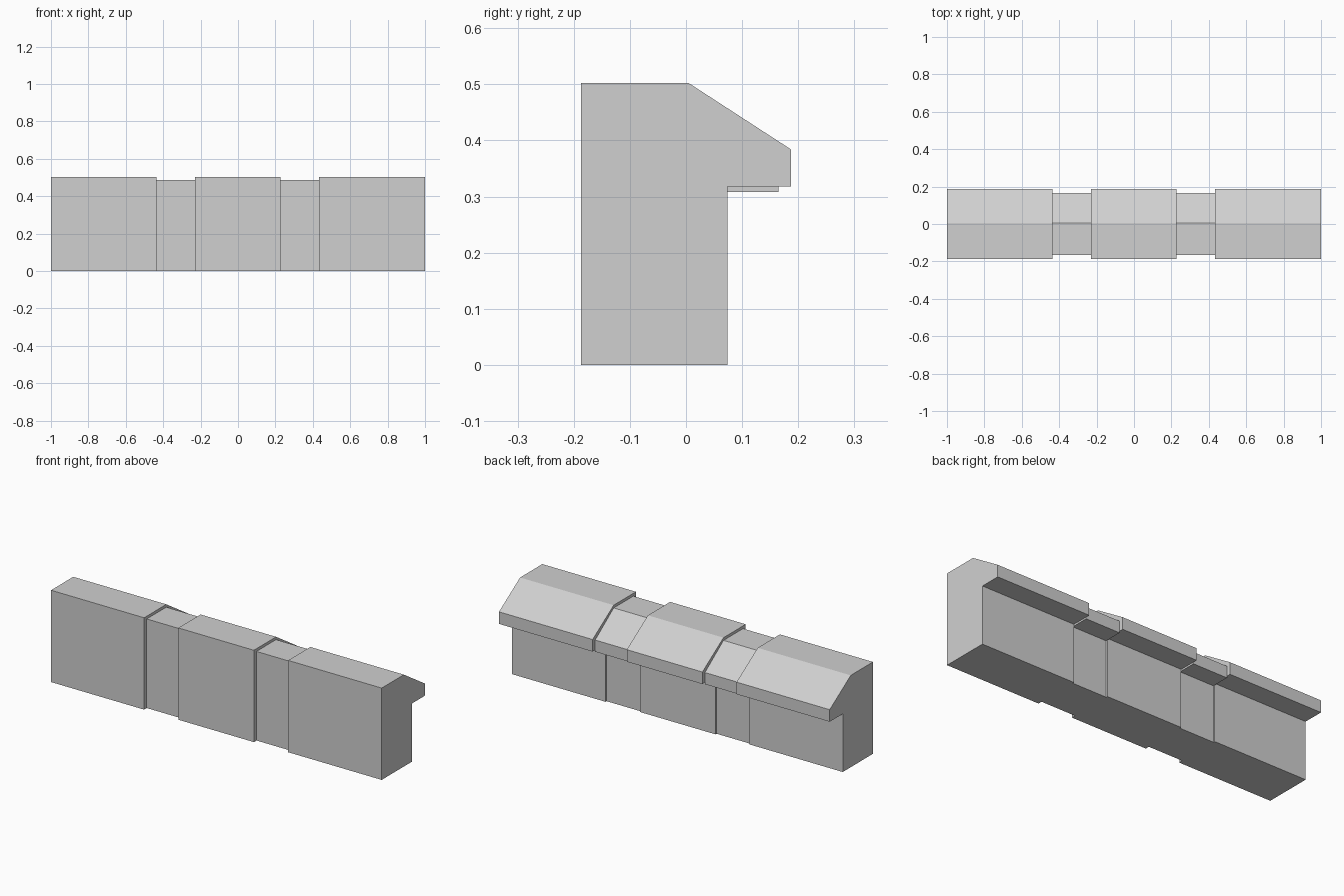
import bpy
import bmesh

cube = bpy.data.objects.get("Cube")
if cube:
    bpy.data.objects.remove(cube, do_unlink=True)

GREY = (0.63, 0.63, 0.63, 1)
stone = bpy.data.materials.new("stone_grey")
stone.use_nodes = True
stone.diffuse_color = GREY
stone.node_tree.nodes["Principled BSDF"].inputs["Base Color"].default_value = GREY

# Wall cross-section (y, z) with a sloped cap overhanging the back
WALL = [(-0.187, 0), (0.074, 0), (0.074, 0.318), (0.187, 0.318),
        (0.187, 0.384), (0.005, 0.502), (-0.187, 0.502)]
# Slimmer section for the recessed joints
JOINT = [(y * 0.88, z * 0.97) for y, z in WALL]


def wall_section(name, profile, x0, x1):
    """Extrude a closed profile along x from x0 to x1."""
    bm = bmesh.new()
    face = bm.faces.new([bm.verts.new((x0, y, z)) for y, z in profile])
    result = bmesh.ops.extrude_face_region(bm, geom=[face], use_keep_orig=True)
    moved = [g for g in result["geom"] if isinstance(g, bmesh.types.BMVert)]
    bmesh.ops.translate(bm, verts=moved, vec=(x1 - x0, 0, 0))
    bmesh.ops.recalc_face_normals(bm, faces=bm.faces)
    mesh = bpy.data.meshes.new(name)
    bm.to_mesh(mesh)
    bm.free()
    mesh.materials.append(stone)
    bpy.context.collection.objects.link(bpy.data.objects.new(name, mesh))


# Three full blocks separated by two recessed joints
wall_section("right_block", WALL, -1, -0.437)
wall_section("right_joint", JOINT, -0.437, -0.23)
wall_section("middle_block", WALL, -0.23, 0.227)
wall_section("left_joint", JOINT, 0.227, 0.434)
wall_section("left_block", WALL, 0.434, 1)
